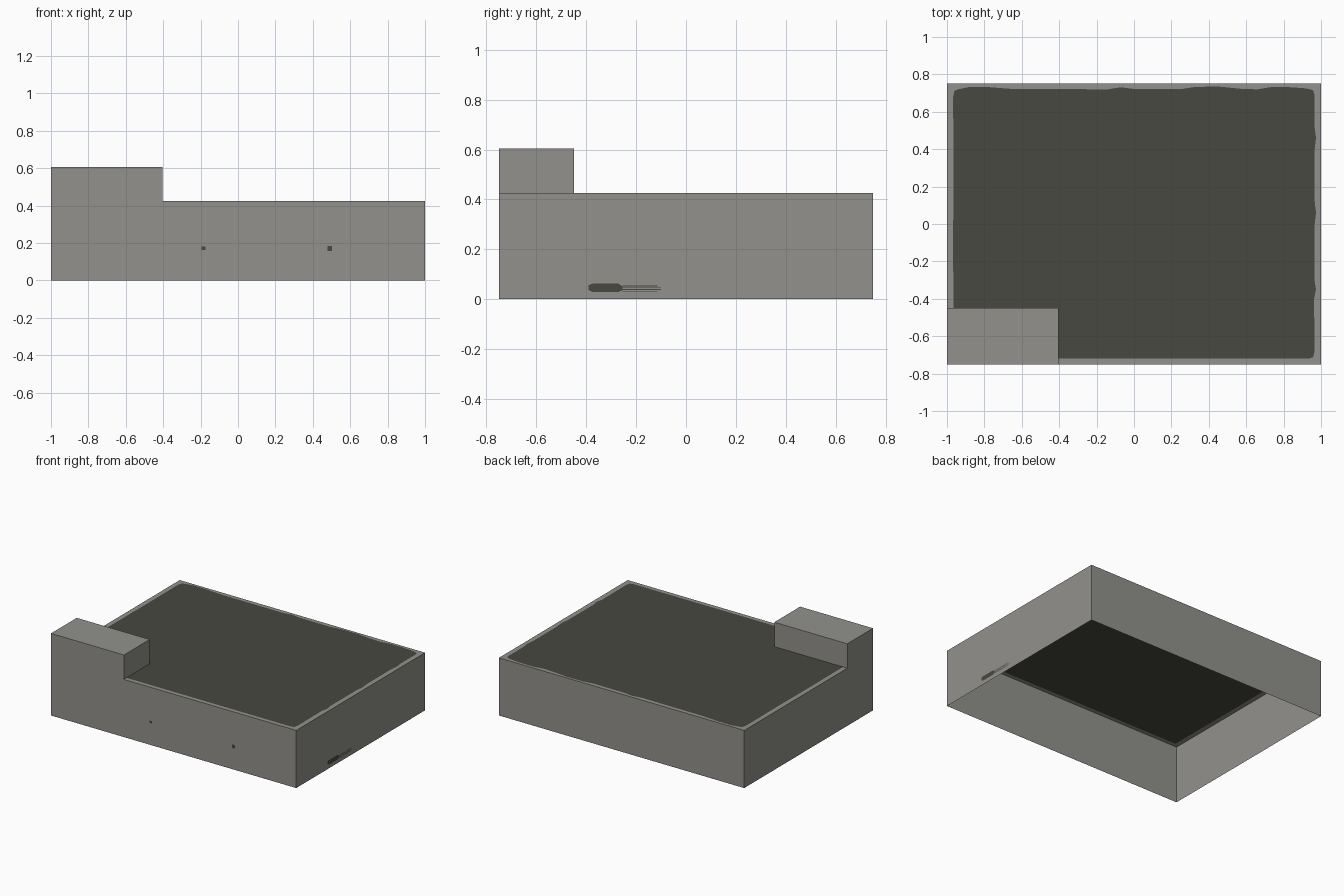
import bpy, bmesh, math

if "Cube" in bpy.data.objects:
    bpy.data.objects.remove(bpy.data.objects["Cube"])

X, Y, H, TOP = 1.0, 0.75, 0.425, 0.605     # half sizes, roof height, raised block height
BX, BY = -0.405, -0.45                     # inner corner of the raised block


def material(name, rgb):
    m = bpy.data.materials.new(name)
    lin = [(c / 255 / 12.92 if c < 11 else ((c / 255 + 0.055) / 1.055) ** 2.4) for c in rgb]
    m.diffuse_color = (*lin, 1)
    m.use_nodes = True
    m.node_tree.nodes["Principled BSDF"].inputs["Base Color"].default_value = m.diffuse_color
    return m


grey = material("concrete_grey", (146, 145, 140))
dark = material("dark_roofing", (71, 72, 64))


def build(name, polys, mats):
    """polys: list of (points, material index)"""
    bm = bmesh.new()
    for pts, mi in polys:
        f = bm.faces.new([bm.verts.new(p) for p in pts])
        f.material_index = mi
    bmesh.ops.remove_doubles(bm, verts=bm.verts, dist=1e-5)
    me = bpy.data.meshes.new(name)
    bm.to_mesh(me)
    bm.free()
    for m in mats:
        me.materials.append(m)
    ob = bpy.data.objects.new(name, me)
    bpy.context.collection.objects.link(ob)
    return ob


# Outer walls, open underneath, with the raised corner block in one shell
front = [(-X, 0), (X, 0), (X, H), (BX, H), (BX, TOP), (-X, TOP)]
left = [(Y, 0), (-Y, 0), (-Y, TOP), (BY, TOP), (BY, H), (Y, H)]
build("walls_and_corner_block", [
    ([(x, -Y, z) for x, z in front], 0),
    ([(-X, y, z) for y, z in left], 0),
    ([(X, -Y, 0), (X, Y, 0), (X, Y, H), (X, -Y, H)], 0),
    ([(X, Y, 0), (-X, Y, 0), (-X, Y, H), (X, Y, H)], 0),
    ([(BX, -Y, H), (BX, BY, H), (BX, BY, TOP), (BX, -Y, TOP)], 0),
    ([(BX, BY, H), (-X, BY, H), (-X, BY, TOP), (BX, BY, TOP)], 0),
    ([(-X, -Y, TOP), (BX, -Y, TOP), (BX, BY, TOP), (-X, BY, TOP)], 0),
], [grey])

# Roof: dark field with a slightly uneven edge, inside a pale rim
# each entry pairs an inner point with its outer rim point
pairs = []


def edge(points, outer):
    pairs.extend((p, outer(p)) for p in points)


edge([(-0.965, -0.72)], lambda p: (-X, -Y))
edge([(-0.9, -0.72), (0.935, -0.72)], lambda p: (p[0], -Y))
edge([(0.958, -0.712)], lambda p: (X, -Y))
edge([(0.965, -0.68), (0.963, -0.4), (0.973, -0.35), (0.965, -0.3), (0.966, 0.0),
      (0.973, 0.06), (0.966, 0.12), (0.966, 0.4), (0.973, 0.46), (0.965, 0.52),
      (0.965, 0.69)], lambda p: (X, p[1]))
edge([(0.957, 0.716)], lambda p: (X, Y))
edge([(0.92, 0.725), (0.84, 0.731), (0.74, 0.733), (0.66, 0.72), (0.58, 0.722),
      (0.45, 0.735), (0.33, 0.733), (0.25, 0.721), (0.0, 0.722), (-0.07, 0.731),
      (-0.14, 0.72), (-0.65, 0.722), (-0.78, 0.732), (-0.88, 0.733), (-0.94, 0.72)],
     lambda p: (p[0], Y))
edge([(-0.96, 0.712)], lambda p: (-X, Y))
edge([(-0.967, 0.68), (-0.965, 0.3), (-0.967, -0.1), (-0.965, -0.6)],
     lambda p: (-X, p[1]))

polys = [([(*i, H) for i, o in pairs], 1)]
for k, (i0, o0) in enumerate(pairs):
    i1, o1 = pairs[(k + 1) % len(pairs)]
    polys.append(([(*o0, H), (*o1, H), (*i1, H), (*i0, H)], 0))
build("roof", polys, [grey, dark])

# Dark stain on the right wall: a blunt patch trailing into thin streaks
E = 0.0015
xs = X + E
stain = [([(xs, -0.39, 0.036), (xs, -0.375, 0.029), (xs, -0.27, 0.029), (xs, -0.255, 0.036),
           (xs, -0.255, 0.052), (xs, -0.27, 0.062), (xs, -0.375, 0.062), (xs, -0.39, 0.056)], 0)]
for z in (0.032, 0.039, 0.046, 0.053):
    y1 = -0.10 if 0.035 < z < 0.05 else -0.115
    stain.append(([(xs, -0.255, z - 0.0015), (xs, y1, z - 0.0015),
                   (xs, y1, z + 0.0015), (xs, -0.255, z + 0.0015)], 0))
build("right_wall_stain", stain, [dark])

# Two small dark marks on the front wall
marks = []
for x, w, h in ((-0.185, 0.010, 0.009), (0.49, 0.012, 0.013)):
    marks.append(([(x + a * w, -Y - E, 0.171 + b * h)
                   for a, b in ((-1, -1), (1, -1), (1, 1), (-1, 1))], 0))
build("front_wall_marks", marks, [dark])
